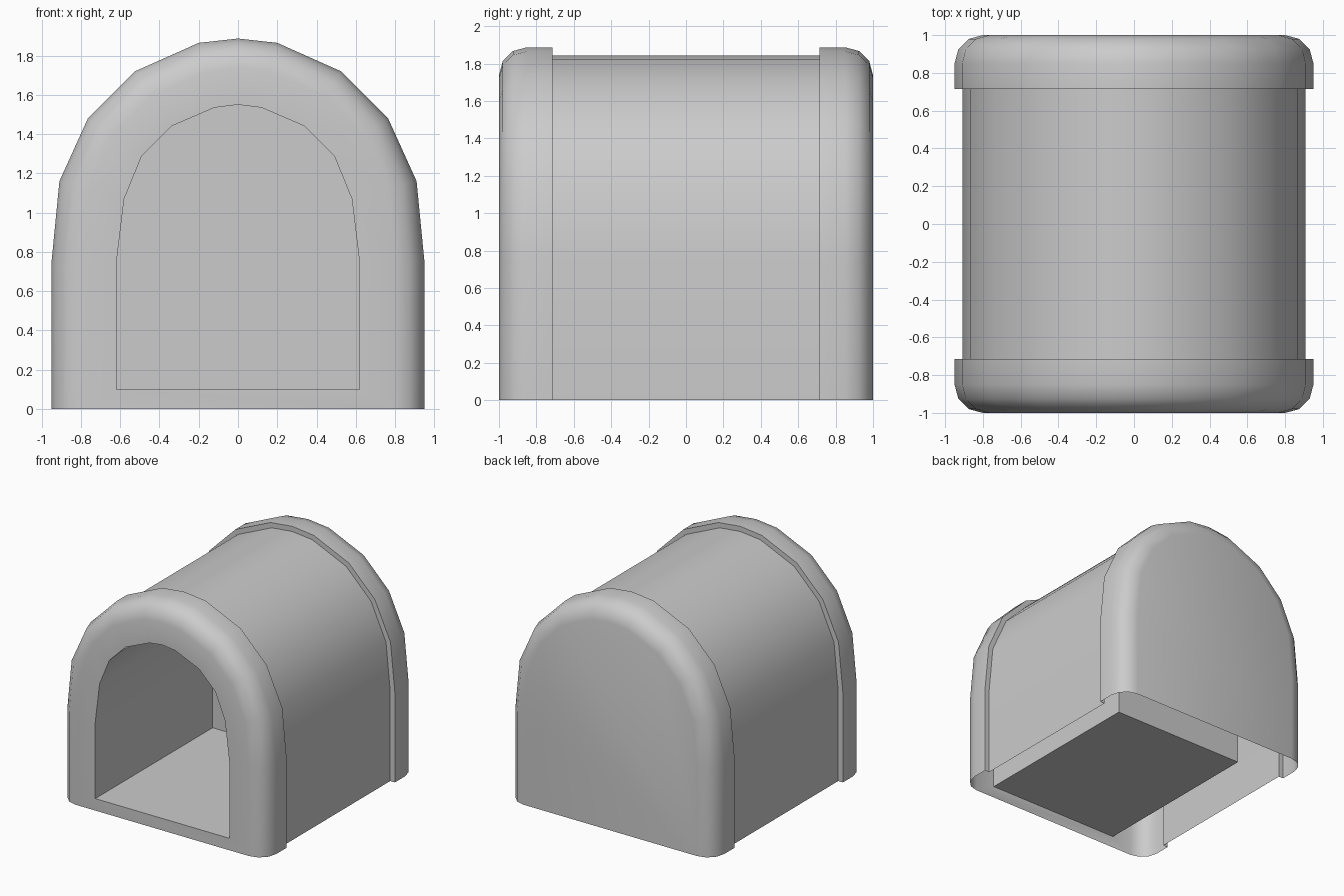
import bpy, bmesh, math
from mathutils import Vector

if "Cube" in bpy.data.objects:
    bpy.data.objects.remove(bpy.data.objects["Cube"])

# Half profiles (x, z), from the right foot up to the crown
OUTER = [(0.95, 0), (0.95, 0.75), (0.91, 1.16), (0.765, 1.48),
         (0.525, 1.72), (0.2, 1.865), (0, 1.887)]
INNER = [(0.62, 0.1), (0.62, 0.74), (0.58, 1.07), (0.49, 1.29),
         (0.34, 1.44), (0.12, 1.535), (0, 1.55)]


def shrink(half, d):
    """Offset a half arch inwards by d, keeping foot and crown on their axes."""
    pts = [Vector(p) for p in half]
    out = []
    for i, p in enumerate(pts):
        if i == 0:
            n = Vector((1, 0))
        elif i == len(pts) - 1:
            n = Vector((0, 1))
        else:
            a, b = (p - pts[i - 1]).normalized(), (pts[i + 1] - p).normalized()
            n = (Vector((a.y, -a.x)) + Vector((b.y, -b.x))).normalized()
        out.append(tuple(p - n * d))
    return out


def arch(bm, half, y):
    full = half + [(-x, z) for x, z in reversed(half[:-1])]
    return [bm.verts.new((x, y, z)) for x, z in full]


def skin(bm, a, b):
    for i in range(len(a) - 1):
        bm.faces.new((a[i], b[i], b[i + 1], a[i + 1]))


def finish(bm, name, angle=32):
    bmesh.ops.recalc_face_normals(bm, faces=bm.faces[:])
    me = bpy.data.meshes.new(name)
    bm.to_mesh(me)
    bm.free()
    ob = bpy.data.objects.new(name, me)
    bpy.context.collection.objects.link(ob)
    bpy.ops.object.select_all(action='DESELECT')
    ob.select_set(True)
    bpy.context.view_layer.objects.active = ob
    bpy.ops.object.shade_smooth_by_angle(angle=math.radians(angle))


# Outer shell: rounded end collars with a slimmer barrel between, open below
R = 0.15
end = [(1 - R + R * math.sin(t), R * (1 - math.cos(t)))
       for t in (math.radians(30 * k) for k in range(4))]
back_half = [(0.715, 0.043), (0.715, 0)] + end
stations = [(-y, d) for y, d in reversed(back_half)] + back_half
bm = bmesh.new()
rings = [arch(bm, shrink(OUTER, d), y) for y, d in stations]
for a, b in zip(rings, rings[1:]):
    skin(bm, a, b)
bm.faces.new(rings[-1])                      # closed back wall
door = arch(bm, INNER, -1)                   # front wall around the doorway
skin(bm, rings[0], door)
bm.faces.new((rings[0][0], rings[0][-1], door[-1], door[0]))
finish(bm, "outer_shell")

# Inner chamber: arched lining, floor and back wall
bm = bmesh.new()
front, back = arch(bm, INNER, -1), arch(bm, INNER, 0.55)
skin(bm, front, back)
bm.faces.new((front[0], front[-1], back[-1], back[0]))
bm.faces.new(back)
bmesh.ops.recalc_face_normals(bm, faces=bm.faces[:])
finish(bm, "inner_chamber")
chamber = bpy.data.objects["inner_chamber"].data
chamber.flip_normals()
